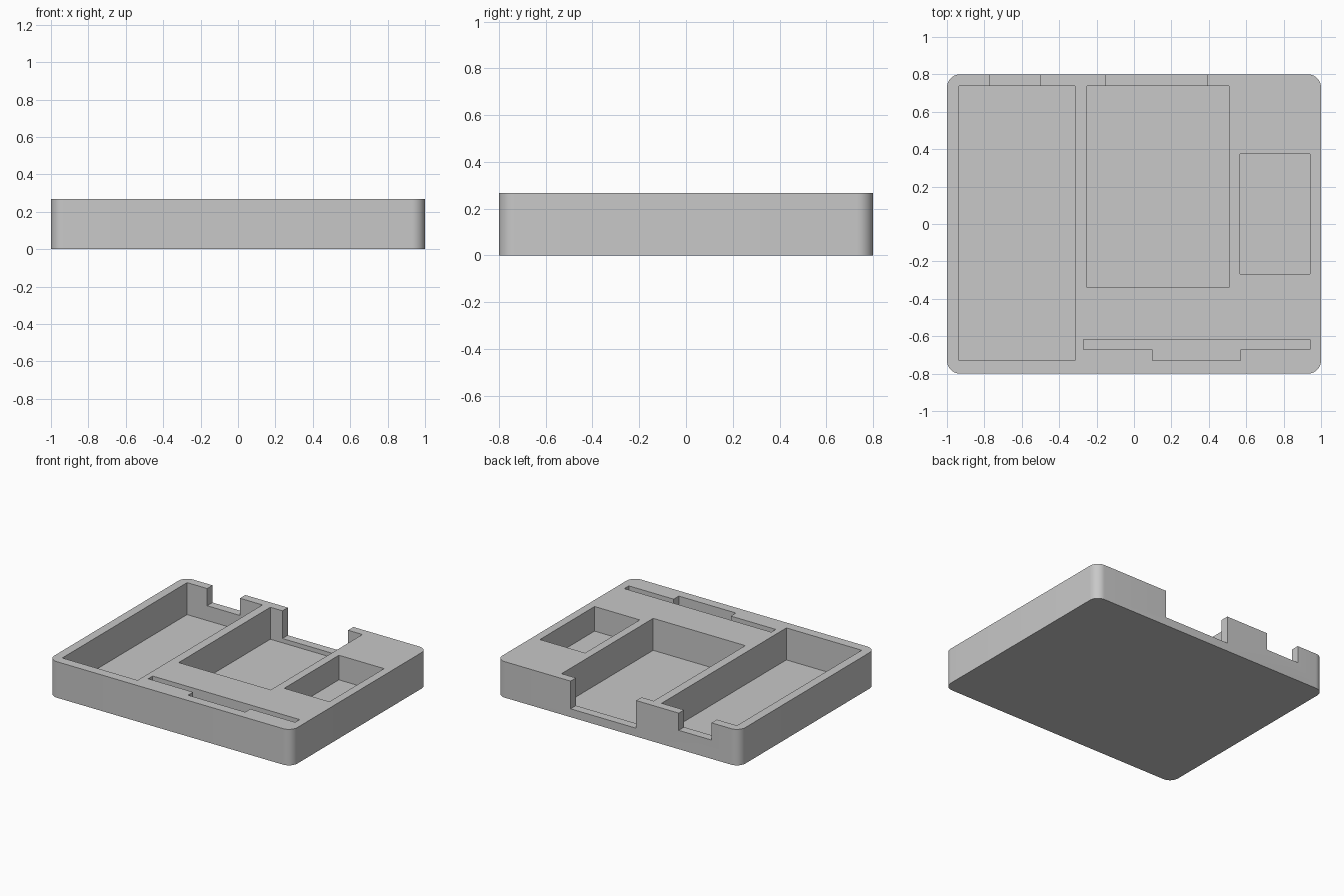
import bpy, bmesh, math

cube = bpy.data.objects.get("Cube")
if cube:
    bpy.data.objects.remove(cube, do_unlink=True)

HEIGHT = 0.268
ABOVE = HEIGHT + 0.1

grey = bpy.data.materials.new("light grey")
grey.use_nodes = True
colour = (0.58, 0.58, 0.58, 1)
grey.diffuse_color = colour
grey.node_tree.nodes["Principled BSDF"].inputs["Base Color"].default_value = colour


def prism(name, outline, bottom, top):
    """Upright solid from a counter-clockwise outline."""
    bm = bmesh.new()
    low = [bm.verts.new((x, y, bottom)) for x, y in outline]
    high = [bm.verts.new((x, y, top)) for x, y in outline]
    bm.faces.new(low[::-1])
    bm.faces.new(high)
    for i in range(len(low)):
        j = (i + 1) % len(low)
        bm.faces.new((low[i], low[j], high[j], high[i]))
    mesh = bpy.data.meshes.new(name)
    bm.to_mesh(mesh)
    bm.free()
    mesh.materials.append(grey)
    obj = bpy.data.objects.new(name, mesh)
    bpy.context.collection.objects.link(obj)
    return obj


def rectangle(x0, x1, y0, y1):
    return [(x0, y0), (x1, y0), (x1, y1), (x0, y1)]


def rounded_rectangle(half_x, half_y, radius, steps=10):
    points = []
    for corner, (sx, sy) in enumerate([(1, 1), (-1, 1), (-1, -1), (1, -1)]):
        for i in range(steps + 1):
            a = math.pi / 2 * (corner + i / steps)
            points.append((sx * (half_x - radius) + radius * math.cos(a),
                           sy * (half_y - radius) + radius * math.sin(a)))
    return points


# Solid tray block
tray = prism("tray", rounded_rectangle(1, 0.8, 0.07), 0, HEIGHT)

# Card slot with a wider finger recess in its middle
slot_outline = [(-0.27, -0.67), (0.1, -0.67), (0.1, -0.73), (0.57, -0.73),
                (0.57, -0.67), (0.94, -0.67), (0.94, -0.617), (-0.27, -0.617)]

# Pockets, back wall notches and slot: outline and floor height
cuts = {
    "long_pocket": (rectangle(-0.935, -0.315, -0.73, 0.737), 0.03),
    "middle_pocket": (rectangle(-0.25, 0.508, -0.34, 0.737), 0.03),
    "small_pocket": (rectangle(0.568, 0.94, -0.268, 0.375), 0.085),
    "narrow_notch": (rectangle(-0.77, -0.5, 0.7, 0.9), 0.14),
    "wide_notch": (rectangle(-0.15, 0.39, 0.7, 0.9), 0.062),
    "card_slot": (slot_outline, 0.06),
}

bpy.ops.object.select_all(action="DESELECT")
bpy.context.view_layer.objects.active = tray
tray.select_set(True)
for name, (outline, floor) in cuts.items():
    cutter = prism(name + "_cutter", outline, floor, ABOVE)
    cutter.hide_render = True
    mod = tray.modifiers.new(name, "BOOLEAN")
    mod.operation = "DIFFERENCE"
    mod.solver = "EXACT"
    mod.object = cutter
    bpy.ops.object.modifier_apply(modifier=mod.name)
    bpy.data.objects.remove(cutter, do_unlink=True)

bpy.ops.object.shade_smooth_by_angle(angle=math.radians(30))
